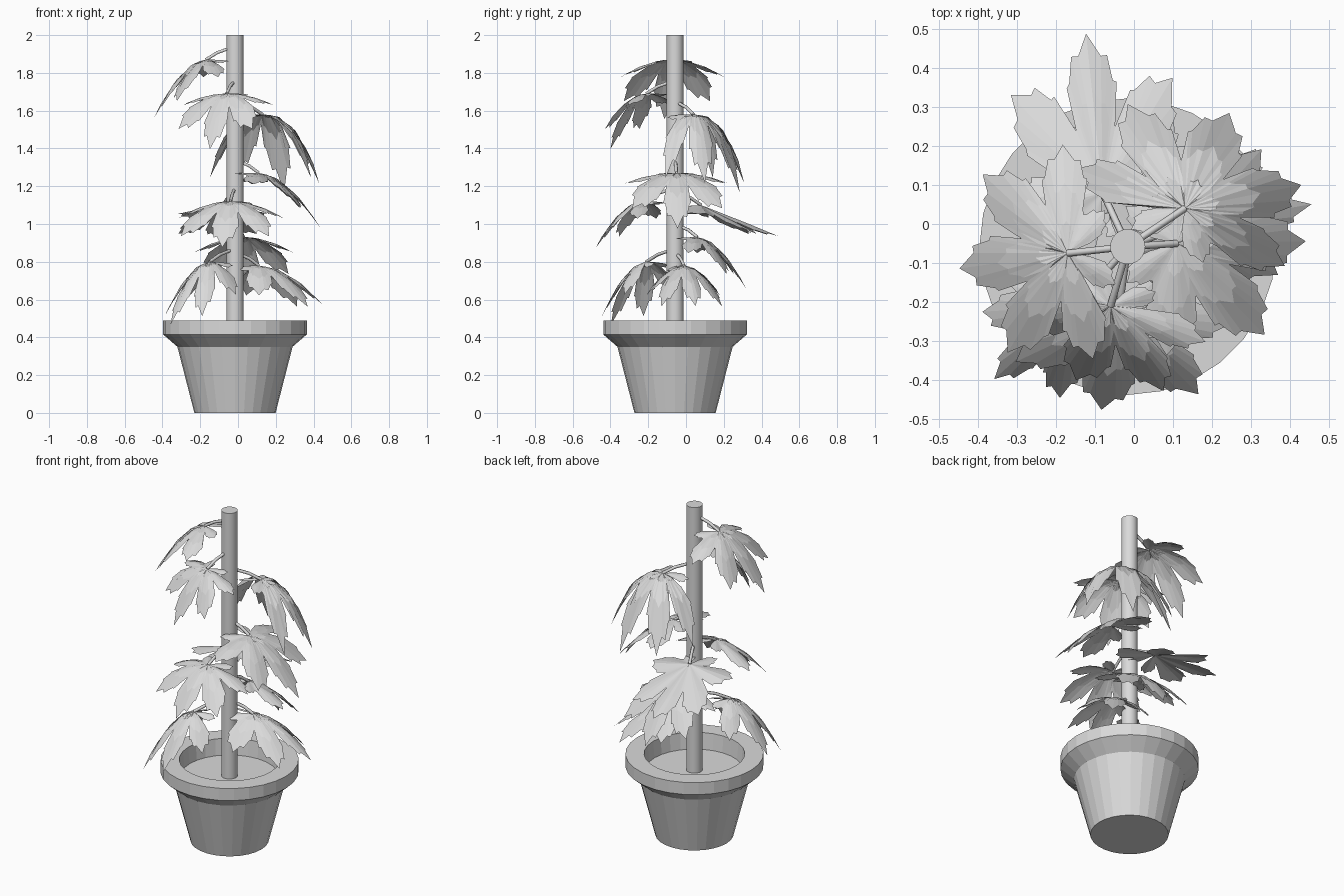
import bpy, bmesh
from math import sin, cos, pi, radians
from mathutils import Vector

if "Cube" in bpy.data.objects:
    bpy.data.objects.remove(bpy.data.objects["Cube"], do_unlink=True)

grey = bpy.data.materials.new("plain grey")
grey.use_nodes = True
GREY = (0.7, 0.7, 0.7, 1)
grey.diffuse_color = GREY
grey.node_tree.nodes["Principled BSDF"].inputs["Base Color"].default_value = GREY

AXIS = Vector((-0.016, -0.058, 0))


def finish(name, bm):
    mesh = bpy.data.meshes.new(name)
    bm.to_mesh(mesh)
    bm.free()
    mesh.materials.append(grey)
    obj = bpy.data.objects.new(name, mesh)
    bpy.context.collection.objects.link(obj)
    return obj


def lathe(name, profile, sides):
    """Turn a (radius, height) profile around the plant axis, closing both ends."""
    bm = bmesh.new()
    rings = [[bm.verts.new(AXIS + Vector((r * cos(2 * pi * i / sides),
                                          r * sin(2 * pi * i / sides), z)))
              for i in range(sides)] for r, z in profile]
    for low, high in zip(rings, rings[1:]):
        for i in range(sides):
            j = (i + 1) % sides
            bm.faces.new((low[i], low[j], high[j], high[i]))
    bm.faces.new(rings[0][::-1])
    bm.faces.new(rings[-1])
    return finish(name, bm)


# Pot with flared rim, its inner wall ending in the soil disc
lathe("pot", [(0.215, 0), (0.305, 0.35), (0.38, 0.415), (0.38, 0.488),
              (0.277, 0.488), (0.268, 0.39)], 28)
pole = lathe("support_pole", [(0.045, 0.38), (0.045, 2.0)], 24)
for poly in pole.data.polygons:
    poly.use_smooth = abs(poly.normal.z) < 0.5

# Leaf template: lobes as (angle, length), each with a toothed edge
LOBES = [(-142, 0.5), (-96, 0.9), (-48, 1.0), (0, 1.0), (48, 1.0), (96, 0.9), (142, 0.5)]
TEETH = [(-0.5, 0.44), (-0.4, 0.72), (-0.34, 0.72), (-0.24, 0.87), (-0.16, 0.86),
         (0, 1.0), (0.13, 0.87), (0.22, 0.88), (0.34, 0.73), (0.4, 0.71)]
OUTLINE = [(radians(a + 47 * f), size * r) for a, size in LOBES for f, r in TEETH]
OUTLINE.append((radians(166), 0.2))
RINGS = (0.3, 0.65, 1.0)


def leaf(name, base, heading, length, drop, half_width, side_drop, bend=1.8):
    """Lobed blade that droops forward by drop and sideways by side_drop."""
    base = Vector(base)
    forward = Vector((cos(radians(heading)), sin(radians(heading)), 0))
    side = Vector((-forward.y, forward.x, 0))

    def place(angle, r):
        u, v = r * cos(angle), r * sin(angle)
        fold = 0.01 * cos(angle * 360 / 48) * min(r, 0.6)
        fall = drop * max(u, 0) ** bend + side_drop * abs(v) ** bend - fold
        return base + forward * u * length + side * v * half_width - Vector((0, 0, fall))

    bm = bmesh.new()
    center = bm.verts.new(base)
    rows = [[bm.verts.new(place(a, r * k)) for a, r in OUTLINE] for k in RINGS]
    for i in range(len(OUTLINE) - 1):
        bm.faces.new((center, rows[0][i], rows[0][i + 1]))
        for inner, outer in zip(rows, rows[1:]):
            bm.faces.new((inner[i], outer[i], outer[i + 1], inner[i + 1]))
    finish(name, bm)
    stalk(name + "_stalk", base)


def stalk(name, end):
    """Thin arched stem from the pole to the leaf base."""
    start = Vector((AXIS.x, AXIS.y, end.z + 0.07))
    middle = start.lerp(end, 0.6) + Vector((0, 0, 0.01))
    curve = bpy.data.curves.new(name, "CURVE")
    curve.dimensions = "3D"
    curve.bevel_depth = 0.009
    curve.bevel_resolution = 1
    spline = curve.splines.new("POLY")
    spline.points.add(2)
    for point, co in zip(spline.points, (start, middle, end)):
        point.co = (*co, 1)
    curve.materials.append(grey)
    bpy.context.collection.objects.link(bpy.data.objects.new(name, curve))


# Leaves from top to bottom
leaf("top_right_leaf", (-0.17, -0.075, 1.87), 188, 0.28, 0.32, 0.31, 0.12)
leaf("upper_front_leaf", (-0.06, -0.21, 1.69), 245, 0.21, 0.3, 0.29, 0.08)
leaf("large_back_left_leaf", (0.13, 0.04, 1.58), 65, 0.27, 0.42, 0.33, 0.45, 2.5)
leaf("middle_left_leaf", (0.11, -0.05, 1.27), 1, 0.33, 0.3, 0.32, 0.08)
leaf("middle_front_leaf", (-0.04, -0.23, 1.12), 260, 0.25, 0.25, 0.32, 0.12)
leaf("middle_back_leaf", (-0.08, 0.08, 1.1), 96, 0.41, 0.17, 0.28, 0.06, 1.0)
leaf("lower_back_leaf", (0.03, 0.06, 0.93), 85, 0.26, 0.28, 0.3, 0.11)
leaf("low_front_right_leaf", (-0.15, -0.21, 0.8), 222, 0.28, 0.34, 0.2, 0.22)
leaf("low_left_leaf", (0.11, -0.01, 0.78), 10, 0.35, 0.22, 0.22, 0.2)
